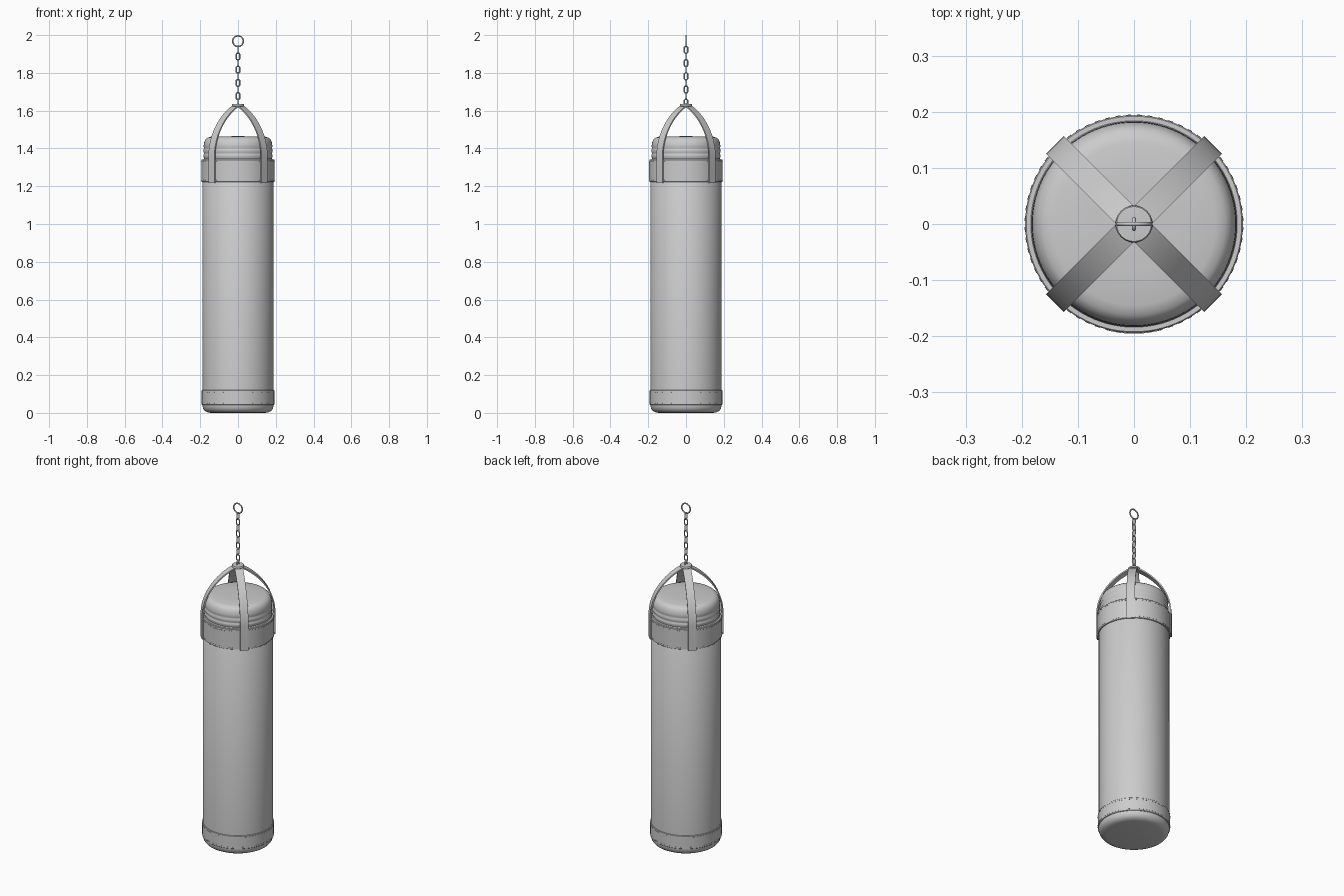
import bpy, bmesh, math
from mathutils import Matrix, Vector

if "Cube" in bpy.data.objects:
    bpy.data.objects.remove(bpy.data.objects["Cube"])


def finish(name, bm, angle=40):
    bmesh.ops.recalc_face_normals(bm, faces=bm.faces)
    me = bpy.data.meshes.new(name)
    bm.to_mesh(me)
    bm.free()
    ob = bpy.data.objects.new(name, me)
    bpy.context.collection.objects.link(ob)
    bpy.ops.object.select_all(action='DESELECT')
    ob.select_set(True)
    bpy.context.view_layer.objects.active = ob
    bpy.ops.object.shade_smooth_by_angle(angle=math.radians(angle))
    return ob


def lathe(name, profile, closed=False, seg=96):
    bm = bmesh.new()
    vs = [bm.verts.new((r, 0, z)) for r, z in profile]
    pairs = list(zip(vs, vs[1:])) + ([(vs[-1], vs[0])] if closed else [])
    es = [bm.edges.new(p) for p in pairs]
    bmesh.ops.spin(bm, geom=vs + es, cent=(0, 0, 0), axis=(0, 0, 1),
                   angle=2 * math.pi, steps=seg, use_merge=True)
    bmesh.ops.remove_doubles(bm, verts=bm.verts, dist=1e-5)
    return finish(name, bm)


def tube_loop(name, path, normal, radius, sides=10):
    # closed round wire following a flat path
    bm = bmesh.new()
    n = len(path)
    rings = []
    for i, p in enumerate(path):
        side = (path[(i + 1) % n] - path[i - 1]).normalized().cross(normal)
        angs = [2 * math.pi * k / sides for k in range(sides)]
        rings.append([bm.verts.new(p + radius * (side * math.cos(a) + normal * math.sin(a)))
                      for a in angs])
    for i in range(n):
        a, b = rings[i], rings[(i + 1) % n]
        for k in range(sides):
            j = (k + 1) % sides
            bm.faces.new((a[k], a[j], b[j], b[k]))
    return finish(name, bm, 60)


def band(name, r0, r1, z0, z1):
    c = 0.002
    return lathe(name, [(r0, z0), (r1 - c, z0), (r1, z0 + c), (r1, z1 - c),
                        (r1 - c, z1), (r0, z1)], closed=True)


def stitches(name, r, z, count=64):
    bm = bmesh.new()
    for i in range(count):
        m = (Matrix.Rotation(2 * math.pi * (i + 0.5) / count, 4, 'Z')
             @ Matrix.Translation((r, 0, z)) @ Matrix.Diagonal((0.002, 0.009, 0.002, 1)))
        bmesh.ops.create_cube(bm, size=1, matrix=m)
    return finish(name, bm)


# bag body with rounded bottom and a ribbed, domed top
lathe("bag_body", [
    (0, 0), (0.145, 0), (0.162, 0.003), (0.175, 0.010), (0.184, 0.021), (0.188, 0.036),
    (0.188, 0.05), (0.188, 1.335), (0.183, 1.342), (0.180, 1.347), (0.181, 1.352),
    (0.183, 1.358), (0.183, 1.366), (0.180, 1.371), (0.180, 1.375), (0.183, 1.381),
    (0.183, 1.393), (0.180, 1.399), (0.180, 1.403), (0.182, 1.409), (0.181, 1.422),
    (0.178, 1.436), (0.172, 1.448), (0.162, 1.457), (0.145, 1.462), (0.08, 1.464), (0, 1.465)])

# reinforcing bands and their stitching
band("upper_band", 0.184, 0.194, 1.222, 1.342)
band("lower_band", 0.184, 0.192, 0.042, 0.120)
for i, (r, z) in enumerate([(0.194, 1.232), (0.194, 1.332), (0.192, 0.052), (0.192, 0.110)]):
    stitches(f"stitching_{i + 1}", r, z)

# plain patch on the front of the upper band
bm = bmesh.new()
rows = []
for i in range(13):
    a = -math.pi / 2 + (i / 6 - 1) * 0.26
    rows.append([bm.verts.new((r * math.cos(a), r * math.sin(a), z))
                 for r, z in ((0.192, 1.236), (0.1955, 1.236), (0.1955, 1.328), (0.192, 1.328))])
for a, b in zip(rows, rows[1:]):
    for k in range(4):
        bm.faces.new((a[k], a[(k + 1) % 4], b[(k + 1) % 4], b[k]))
bm.faces.new(rows[0])
bm.faces.new(rows[-1])
finish("front_patch", bm)

# four hanging straps curving up to the centre
P = [Vector(p) for p in ((0.196, 1.36), (0.192, 1.50), (0.08, 1.60), (0.004, 1.630))]
path = [Vector((0.196, 1.218)), Vector((0.196, 1.29))]
for i in range(21):
    t = i / 20
    path.append(P[0] * (1 - t)**3 + P[1] * 3 * t * (1 - t)**2
                + P[2] * 3 * t * t * (1 - t) + P[3] * t**3)
for s in range(4):
    bm = bmesh.new()
    rot = Matrix.Rotation(math.radians(45 + 90 * s), 3, 'Z')
    rows = []
    for i, p in enumerate(path):
        d = (path[min(i + 1, len(path) - 1)] - path[max(i - 1, 0)]).normalized()
        nrm = Vector((d.y, -d.x)) * 0.0035
        rows.append([bm.verts.new(rot @ Vector((p.x + k * nrm.x, w, p.y + k * nrm.y)))
                     for k, w in ((1, -0.0225), (1, 0.0225), (-1, 0.0225), (-1, -0.0225))])
    for a, b in zip(rows, rows[1:]):
        for k in range(4):
            bm.faces.new((a[k], a[(k + 1) % 4], b[(k + 1) % 4], b[k]))
    bm.faces.new(rows[0])
    bm.faces.new(rows[-1])
    finish(f"strap_{s + 1}", bm)

# round cap joining the straps
lathe("strap_cap", [(0, 1.623), (0.031, 1.623), (0.033, 1.625), (0.033, 1.632),
                    (0.031, 1.635), (0, 1.637)], seg=40)

# chain of alternating oval links
for i in range(9):
    zc = 1.922 - 0.035 * i
    across = Vector((0, 1, 0)) if i % 2 == 0 else Vector((1, 0, 0))
    normal = Vector((1, 0, 0)) if i % 2 == 0 else Vector((0, 1, 0))
    pts = []
    for k in range(24):
        a = 2 * math.pi * (k + 0.5) / 24
        z = 0.0095 * math.sin(a) + math.copysign(0.009, math.sin(a))
        pts.append(across * 0.0095 * math.cos(a) + Vector((0, 0, zc + z)))
    tube_loop(f"chain_link_{i + 1}", pts, normal, 0.0035)

# hanging ring at the top
ring = [Vector((0.028 * math.cos(a), 0, 1.968 + 0.028 * math.sin(a)))
        for a in (2 * math.pi * k / 48 for k in range(48))]
tube_loop("hanging_ring", ring, Vector((0, 1, 0)), 0.004)
